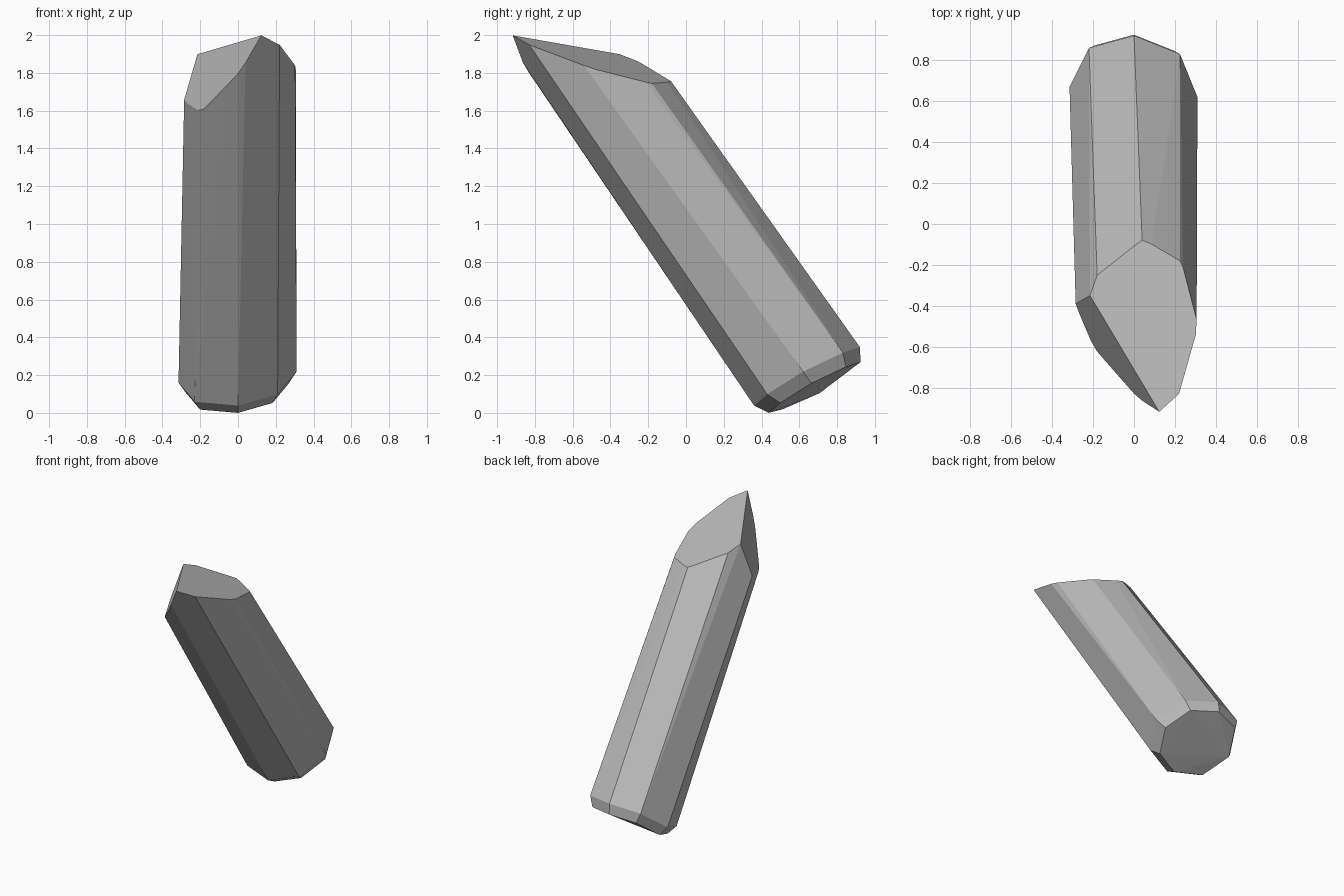
import bpy, bmesh
from math import radians
from mathutils import Vector

cube = bpy.data.objects.get("Cube")
if cube:
    bpy.data.objects.remove(cube)

stone = bpy.data.materials.new("grey stone")
stone.use_nodes = True
stone.diffuse_color = (0.5, 0.5, 0.5, 1)
stone.node_tree.nodes["Principled BSDF"].inputs["Base Color"].default_value = stone.diffuse_color

# Each long edge: corner of the lower ring, then where it ends at the tip.
# Two ends make a narrow sliver facet that starts at a single corner.
EDGES = [
    ((0, .92, .35), [(.04, -.085, 1.765), (.08, -.11, 1.755)]),
    ((.225, .83, .32), [(.225, -.18, 1.745), (.24, -.215, 1.755)]),
    ((.31, .62, .22), [(.306, -.47, 1.82), (.302, -.54, 1.84)]),
    ((.21, .43, .10), [(.22, -.83, 1.95)]),
    ((0, .36, .04), [(.04, -.86, 1.85), (0, -.83, 1.80)]),
    ((-.23, .44, .06), [(-.18, -.62, 1.605), (-.21, -.57, 1.60)]),
    ((-.315, .67, .16), [(-.285, -.39, 1.66)]),
    ((-.22, .86, .31), [(-.215, -.35, 1.90), (-.18, -.25, 1.86)]),
]

# Bevelled foot: the lower ring shrunk and pushed down along the shaft
ring = [Vector(b) for b, _ in EDGES]
centre = sum(ring, Vector()) / len(ring)
axis = Vector((0, -.57, .82))
points = list(ring)
points += [centre + (p - centre) * .87 - axis * .072 for p in ring]

# Shaft, made longer than needed so the tip can be cut
for base, ends in EDGES:
    b = Vector(base)
    points += [b + (Vector(e) - b) * 1.25 for e in ends]

bm = bmesh.new()
for p in points:
    bm.verts.new(p)
hull = bmesh.ops.convex_hull(bm, input=bm.verts)
loose = [v for v in bm.verts if not v.link_faces]
bmesh.ops.delete(bm, geom=loose, context='VERTS')

# Two slanting cuts form the pointed tip
apex = Vector((.125, -.92, 2))
for normal in (Vector((.23, .313, 1)), Vector((-.141, -.0746, .0535))):
    geom = bm.verts[:] + bm.edges[:] + bm.faces[:]
    cut = bmesh.ops.bisect_plane(bm, geom=geom, plane_co=apex, plane_no=normal, clear_outer=True)
    rim = [g for g in cut["geom_cut"] if isinstance(g, bmesh.types.BMEdge)]
    bmesh.ops.contextual_create(bm, geom=rim)

bmesh.ops.dissolve_limit(bm, angle_limit=radians(1.5), verts=bm.verts, edges=bm.edges)
bmesh.ops.recalc_face_normals(bm, faces=bm.faces)

# Rest on the ground
low = min(v.co.z for v in bm.verts)
bmesh.ops.translate(bm, verts=bm.verts, vec=(0, 0, -low))

mesh = bpy.data.meshes.new("crystal_shard")
bm.to_mesh(mesh)
bm.free()
mesh.materials.append(stone)
shard = bpy.data.objects.new("crystal_shard", mesh)
bpy.context.collection.objects.link(shard)
